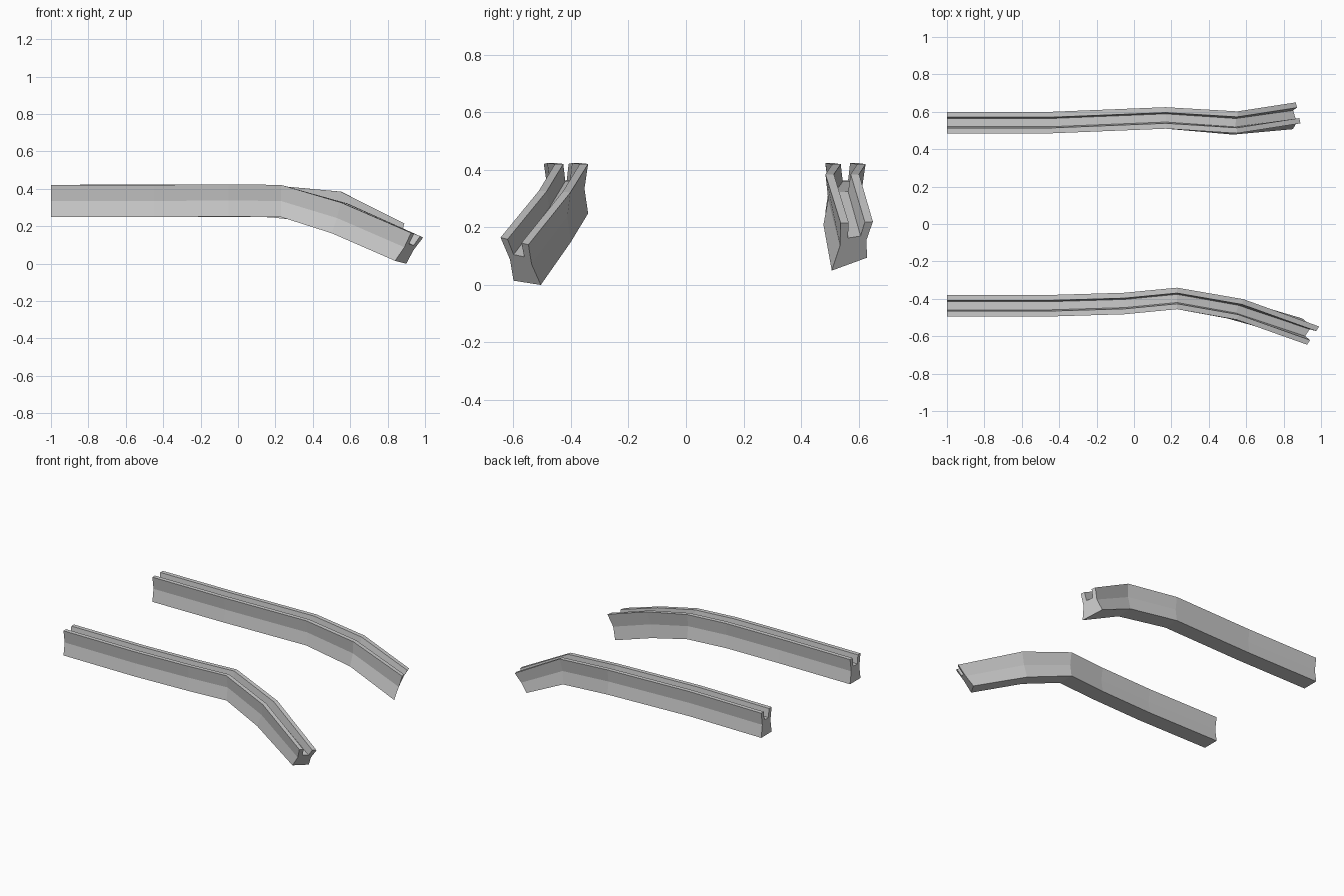
import bpy
import bmesh
from mathutils import Vector

if "Cube" in bpy.data.objects:
    bpy.data.objects.remove(bpy.data.objects["Cube"])

# Grooved, waisted cross-section in unit coordinates (across, up)
PROFILE = [(0, 0), (1, 0), (0.89, 0.5), (1, 1), (0.75, 1), (0.69, 0.65),
           (0.31, 0.65), (0.25, 1), (0, 1), (0.11, 0.5)]
W, H = 0.115, 0.172


def upright(x, y, top):
    """Corners of a vertical section: top near, top far, bottom near, bottom far."""
    a, b = y - W / 2, y + W / 2
    return [(x, a, top), (x, b, top), (x, a, top - H), (x, b, top - H)]


def rail(name, stations):
    bm = bmesh.new()
    rings = []
    for corners in stations:
        tn, tf, bn, bf = [Vector(c) for c in corners]
        rings.append([bm.verts.new(bn.lerp(bf, u).lerp(tn.lerp(tf, u), v))
                      for u, v in PROFILE])
    n = len(PROFILE)
    for r, s in zip(rings, rings[1:]):
        for i in range(n):
            j = (i + 1) % n
            bm.faces.new((r[i], r[j], s[j], s[i]))
    bm.faces.new(rings[0])
    bm.faces.new(rings[-1])
    bmesh.ops.recalc_face_normals(bm, faces=bm.faces)
    mesh = bpy.data.meshes.new(name)
    bm.to_mesh(mesh)
    bm.free()
    obj = bpy.data.objects.new(name, mesh)
    bpy.context.collection.objects.link(obj)


# Front rail: bends down and twists towards the front
rail("front_rail", [
    upright(-1, -0.437, 0.421),
    upright(-0.45, -0.437, 0.421),
    upright(-0.05, -0.425, 0.424),
    upright(0.23, -0.398, 0.421),
    [(0.55, -0.512, 0.327), (0.585, -0.402, 0.322),
     (0.50, -0.505, 0.163), (0.545, -0.40, 0.15)],
    [(0.925, -0.645, 0.165), (0.99, -0.548, 0.14),
     (0.84, -0.60, 0.015), (0.90, -0.505, 0.0)],
])

# Back rail: gentler drop, end kicked towards the back
rail("back_rail", [
    upright(-1, 0.542, 0.421),
    upright(-0.45, 0.542, 0.424),
    upright(0.17, 0.567, 0.42),
    [(0.55, 0.485, 0.385), (0.553, 0.602, 0.385),
     (0.53, 0.478, 0.21), (0.53, 0.598, 0.212)],
    [(0.89, 0.538, 0.215), (0.865, 0.65, 0.22),
     (0.85, 0.507, 0.05), (0.79, 0.63, 0.095)],
])
